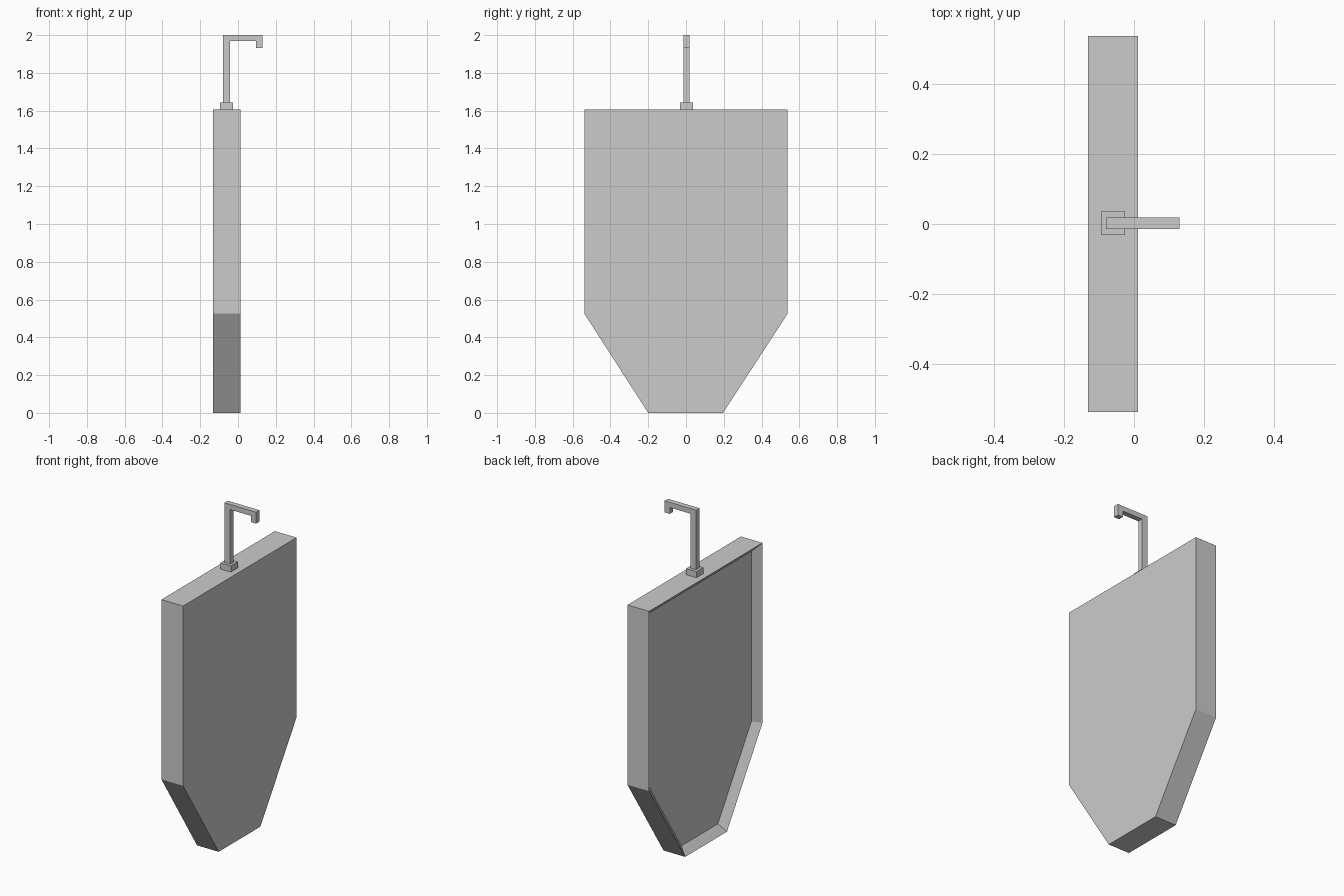
import bpy
import bmesh
from mathutils import Vector

cube = bpy.data.objects.get("Cube")
if cube:
    bpy.data.objects.remove(cube, do_unlink=True)

# One plain grey for every part
grey = bpy.data.materials.new("plain_grey")
grey.use_nodes = True
color = (0.6, 0.6, 0.6, 1)
grey.diffuse_color = color
grey.node_tree.nodes["Principled BSDF"].inputs["Base Color"].default_value = color


def finish(name, bm):
    bmesh.ops.recalc_face_normals(bm, faces=bm.faces)
    mesh = bpy.data.meshes.new(name)
    bm.to_mesh(mesh)
    bm.free()
    mesh.materials.append(grey)
    obj = bpy.data.objects.new(name, mesh)
    bpy.context.collection.objects.link(obj)
    return obj


def prism(outline, offset):
    """Extrude a closed outline of 3D points along an offset."""
    bm = bmesh.new()
    face = bm.faces.new([bm.verts.new(p) for p in outline])
    geom = bmesh.ops.extrude_face_region(bm, geom=[face], use_keep_orig=True)["geom"]
    bmesh.ops.translate(bm, vec=offset,
                        verts=[v for v in geom if isinstance(v, bmesh.types.BMVert)])
    bmesh.ops.recalc_face_normals(bm, faces=bm.faces)
    return bm


# Tapered panel, with a shallow rimmed recess on its -x side
BACK, FRONT = -0.132, 0.012
profile = [(-0.2, 0), (0.196, 0), (0.538, 0.525), (0.538, 1.605),
           (-0.538, 1.605), (-0.538, 0.525)]
bm = prism([(BACK, y, z) for y, z in profile], Vector((FRONT - BACK, 0, 0)))
bm.normal_update()
rear = min(bm.faces, key=lambda f: f.calc_center_median().x)
bmesh.ops.inset_region(bm, faces=[rear], thickness=0.045, use_even_offset=True)
bmesh.ops.translate(bm, verts=rear.verts, vec=(0.043, 0, 0))
finish("panel", bm)

# Square collar on the top edge
collar = [(-0.095, -0.031, 1.605), (-0.026, -0.031, 1.605),
          (-0.026, 0.036, 1.605), (-0.095, 0.036, 1.605)]
finish("hook_collar", prism(collar, Vector((0, 0, 0.037))))

# Bent square-section hook reaching over the plain side
hook = [(-0.08, 1.642), (-0.042, 1.642), (-0.042, 1.969), (0.095, 1.969),
        (0.095, 1.931), (0.13, 1.931), (0.13, 2), (-0.08, 2)]
finish("hook", prism([(x, -0.014, z) for x, z in hook], Vector((0, 0.032, 0))))
